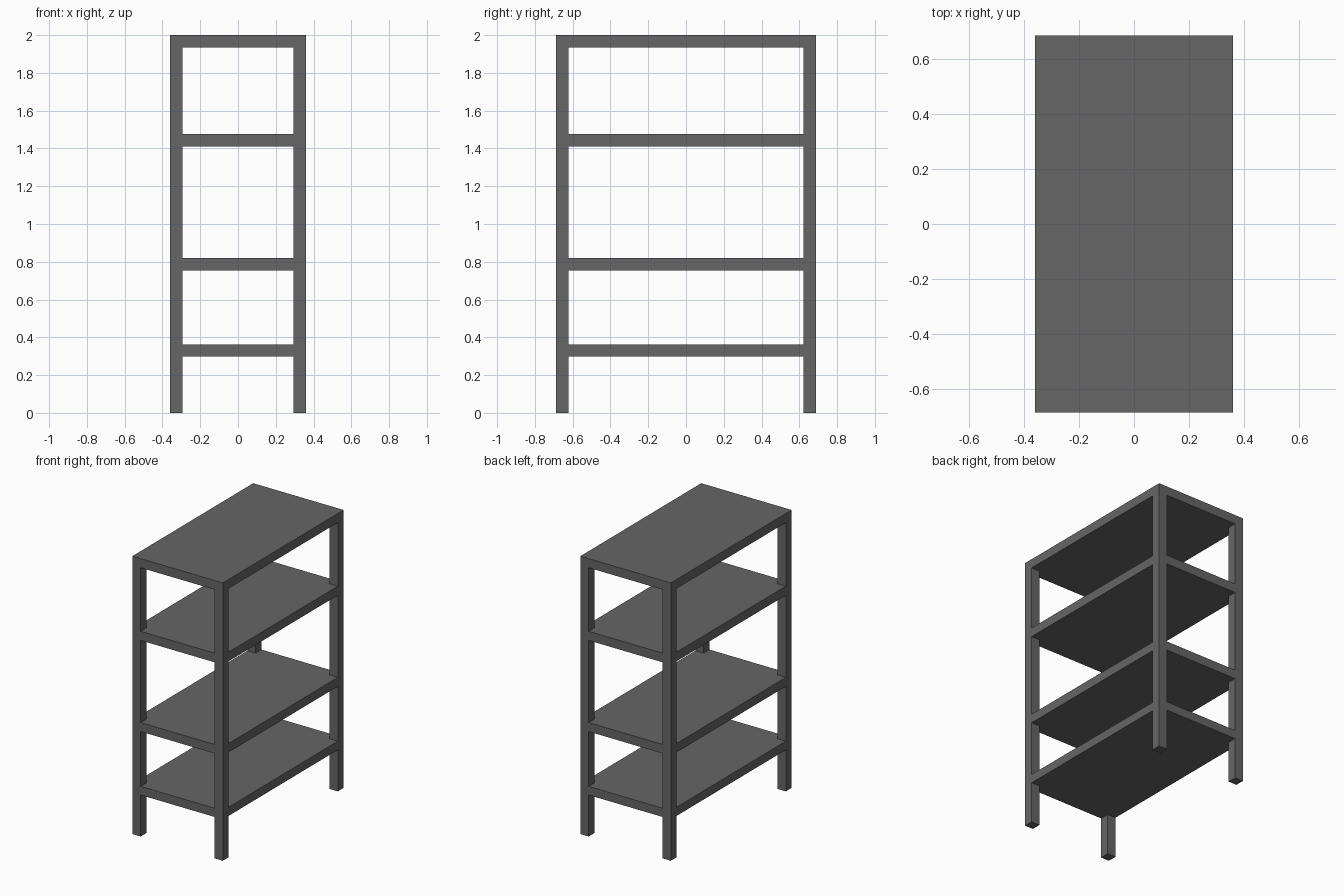
import bpy

if "Cube" in bpy.data.objects:
    bpy.data.objects.remove(bpy.data.objects["Cube"])

HX, HY = 0.36, 0.687       # half footprint
T = 0.066                  # post width
SHELVES = [(0.298, 0.361), (0.755, 0.82), (1.411, 1.477), (1.934, 2.0)]

# Dark grey metal
grey = bpy.data.materials.new("dark_grey")
grey.diffuse_color = (0.133, 0.133, 0.133, 1)
grey.use_nodes = True
grey.node_tree.nodes["Principled BSDF"].inputs["Base Color"].default_value = grey.diffuse_color


def box(name, x0, x1, y0, y1, z0, z1):
    bpy.ops.mesh.primitive_cube_add(
        size=1, location=((x0 + x1) / 2, (y0 + y1) / 2, (z0 + z1) / 2))
    ob = bpy.context.object
    ob.name = name
    ob.scale = (x1 - x0, y1 - y0, z1 - z0)
    bpy.ops.object.transform_apply(location=True, rotation=False, scale=True)
    ob.data.materials.append(grey)
    return ob


# Shelves run flush to the outer faces; post sections fill the gaps below each
floor = 0.0
for i, (bottom, top) in enumerate(SHELVES, 1):
    box(f"shelf_{i}", -HX, HX, -HY, HY, bottom, top)

    # Four corner posts, mirrored about both centre planes
    post = box(f"corner_posts_{i}", HX - T, HX, HY - T, HY, floor, bottom)
    mirror = post.modifiers.new("mirror", 'MIRROR')
    mirror.use_axis = (True, True, False)
    floor = top
